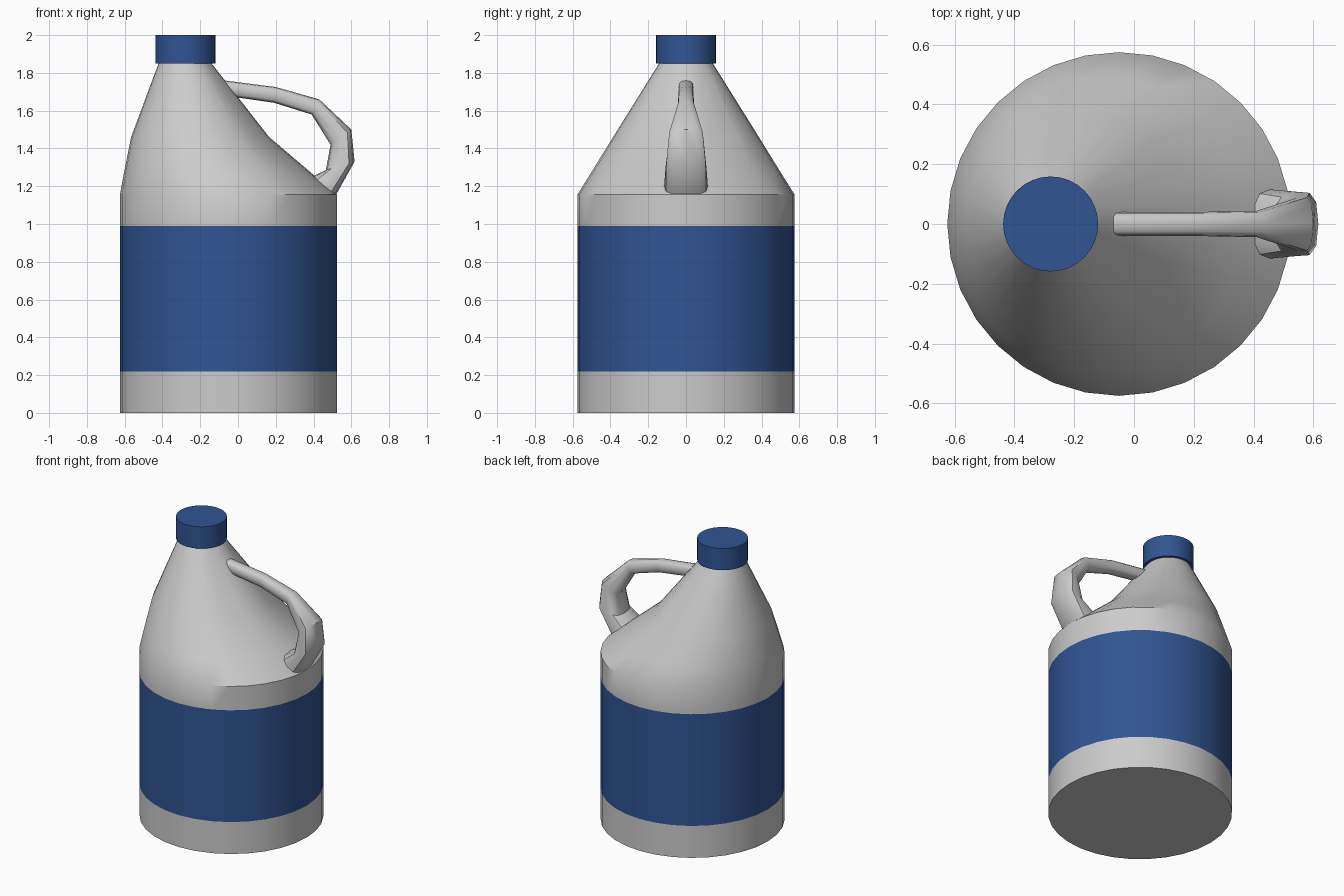
import bpy, bmesh
from math import sin, cos, pi, radians, copysign

if "Cube" in bpy.data.objects:
    bpy.data.objects.remove(bpy.data.objects["Cube"])

blue = bpy.data.materials.new("blue_plastic")
blue.diffuse_color = (0.03, 0.09, 0.29, 1)
blue.use_nodes = True
blue.node_tree.nodes["Principled BSDF"].inputs["Base Color"].default_value = blue.diffuse_color
grey = bpy.data.materials.new("grey_plastic")
grey.diffuse_color = (0.8, 0.8, 0.8, 1)
grey.use_nodes = True
grey.node_tree.nodes["Principled BSDF"].inputs["Base Color"].default_value = grey.diffuse_color


def loft(name, rings, mats=(), blue_bands=()):
    """Skin a list of equal-length point rings and cap both ends."""
    bm = bmesh.new()
    loops = [[bm.verts.new(p) for p in ring] for ring in rings]
    n = len(loops[0])
    for k, (a, b) in enumerate(zip(loops, loops[1:])):
        for i in range(n):
            j = (i + 1) % n
            f = bm.faces.new((a[i], a[j], b[j], b[i]))
            f.material_index = 1 if k in blue_bands else 0
    bm.faces.new(loops[0][::-1])
    bm.faces.new(loops[-1])
    bmesh.ops.recalc_face_normals(bm, faces=bm.faces)
    me = bpy.data.meshes.new(name)
    bm.to_mesh(me)
    bm.free()
    for m in mats:
        me.materials.append(m)
    ob = bpy.data.objects.new(name, me)
    bpy.context.collection.objects.link(ob)
    bpy.ops.object.select_all(action='DESELECT')
    ob.select_set(True)
    bpy.context.view_layer.objects.active = ob
    bpy.ops.object.shade_smooth_by_angle(angle=radians(40))
    return ob


def body_ring(z, left, right, ry, pinch=1.0, n=32):
    """Oval ring; the sides facing the handle are pinched for the grip."""
    cx, rx = (left + right) / 2, (right - left) / 2
    pts = []
    for i in range(n):
        a = 2 * pi * i / n
        y = ry * sin(a)
        if cos(a) > 0.75:
            y *= pinch
        pts.append((cx + rx * cos(a), y, z))
    return pts


# Bottle: straight wall with a blue label band, shoulder leaning to the cap
loft("bottle_body", [
    body_ring(0.00, -0.625, 0.525, 0.575),
    body_ring(0.22, -0.625, 0.525, 0.575),
    body_ring(0.99, -0.625, 0.525, 0.575),
    body_ring(1.155, -0.625, 0.525, 0.575),
    body_ring(1.28, -0.602, 0.377, 0.497, 0.95),
    body_ring(1.46, -0.566, 0.165, 0.386, 0.86),
    body_ring(1.79, -0.443, -0.093, 0.180, 0.88),
    body_ring(1.85, -0.42, -0.14, 0.142),
], (grey, blue), (1,))

# Screw cap
loft("cap", [body_ring(z, -0.438, -0.120, 0.159) for z in (1.85, 2.0)], (blue,))


def handle_ring(outer, inner, w_out, w_in, n=12):
    """Rounded section between an outer and an inner point of the side profile."""
    pts = []
    for i in range(n):
        a = 2 * pi * i / n
        c = copysign(abs(cos(a)) ** 0.7, cos(a))
        s = copysign(abs(sin(a)) ** 0.7, sin(a))
        t = (1 + c) / 2
        w = w_in + (w_out - w_in) * t
        pts.append((inner[0] + (outer[0] - inner[0]) * t, w * s,
                    inner[1] + (outer[1] - inner[1]) * t))
    return pts


# Handle: thin at the neck, widening down to the shoulder
loft("handle", [handle_ring(*r) for r in (
    ((-0.12, 1.765), (-0.12, 1.69), 0.040, 0.040),
    ((-0.05, 1.757), (-0.02, 1.672), 0.040, 0.040),
    ((0.20, 1.725), (0.19, 1.642), 0.040, 0.040),
    ((0.43, 1.660), (0.39, 1.580), 0.045, 0.043),
    ((0.60, 1.500), (0.49, 1.420), 0.105, 0.070),
    ((0.617, 1.330), (0.465, 1.285), 0.120, 0.095),
    ((0.525, 1.165), (0.400, 1.255), 0.120, 0.110),
    ((0.42, 1.02), (0.30, 1.15), 0.120, 0.120),
)])
